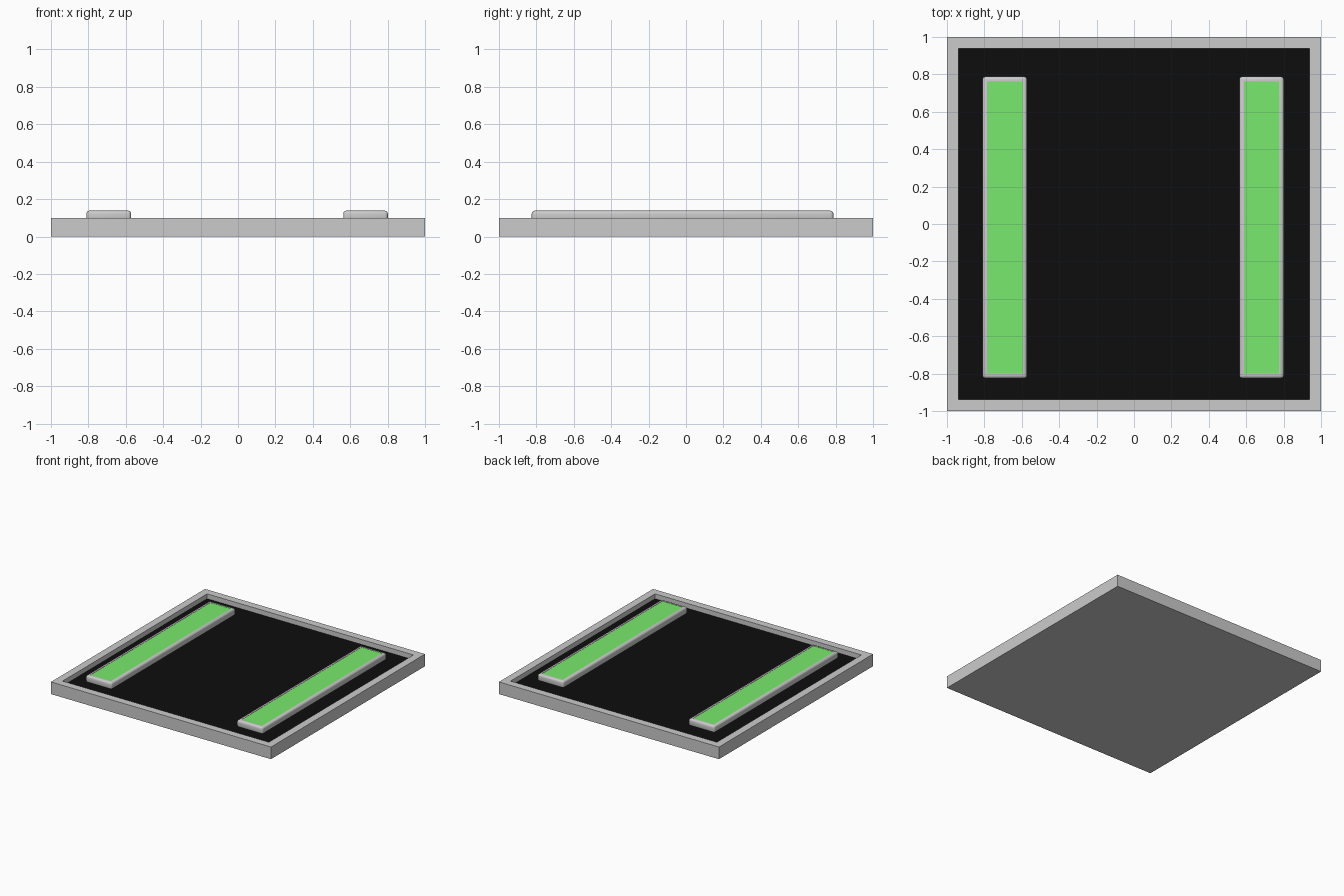
import bpy, bmesh
from mathutils import Vector

if "Cube" in bpy.data.objects:
    bpy.data.objects.remove(bpy.data.objects["Cube"])


def material(name, rgb):
    m = bpy.data.materials.new(name)
    m.diffuse_color = (*rgb, 1)
    m.use_nodes = True
    m.node_tree.nodes["Principled BSDF"].inputs["Base Color"].default_value = m.diffuse_color
    return m


grey = material("grey", (0.8, 0.8, 0.8))
black = material("black", (0.004, 0.004, 0.004))
green = material("green", (0.19, 0.82, 0.15))


def panel(name, lo, hi, border, depth, inset_mat, bevel=0.0):
    """Box with optional rounded edges and a sunken, coloured top face."""
    lo, hi = Vector(lo), Vector(hi)
    bm = bmesh.new()
    bmesh.ops.create_cube(bm, size=1)
    bmesh.ops.scale(bm, vec=hi - lo, verts=bm.verts)
    bmesh.ops.translate(bm, vec=(lo + hi) / 2, verts=bm.verts)
    if bevel:
        bmesh.ops.bevel(bm, geom=bm.edges[:], offset=bevel, segments=3,
                        profile=0.5, affect='EDGES')
    top = max(bm.faces, key=lambda f: (round(f.calc_center_median().z, 5), f.calc_area()))
    # border ring, then a vertical drop to the coloured face
    bmesh.ops.inset_region(bm, faces=[top], thickness=border - bevel,
                           use_even_offset=True, use_boundary=True)
    ext = bmesh.ops.extrude_discrete_faces(bm, faces=[top])
    floor = ext["faces"][0]
    bmesh.ops.translate(bm, vec=(0, 0, -depth), verts=floor.verts)
    floor.material_index = 1
    bmesh.ops.recalc_face_normals(bm, faces=bm.faces)
    mesh = bpy.data.meshes.new(name)
    bm.to_mesh(mesh)
    bm.free()
    mesh.materials.append(grey)
    mesh.materials.append(inset_mat)
    obj = bpy.data.objects.new(name, mesh)
    bpy.context.collection.objects.link(obj)
    if bevel:
        bpy.ops.object.select_all(action='DESELECT')
        obj.select_set(True)
        bpy.context.view_layer.objects.active = obj
        bpy.ops.object.shade_smooth_by_angle(angle=0.8)
    return obj


# Square tray with a raised rim and black floor
panel("tray", (-1, -1, 0), (1, 1, 0.1), 0.062, 0.04, black)

# Two long light strips with rounded grey surrounds
for name, x0, x1 in (("left_strip", -0.81, -0.572), ("right_strip", 0.563, 0.801)):
    panel(name, (x0, -0.825, 0.08), (x1, 0.788, 0.138), 0.025, 0.002, green, 0.015)
